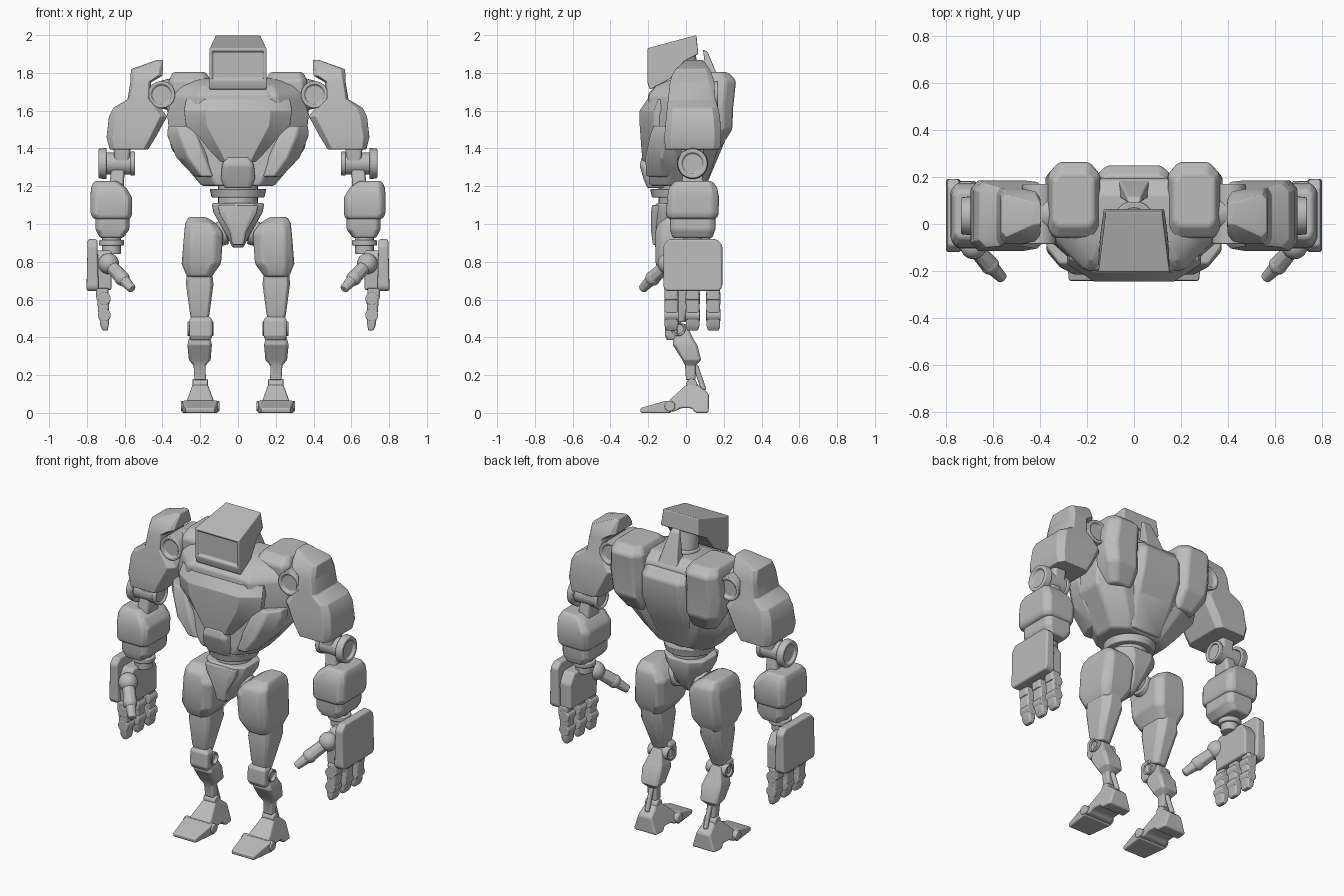
import bpy, bmesh, math
from mathutils import Vector, Matrix

cube = bpy.data.objects.get("Cube")
if cube:
    bpy.data.objects.remove(cube, do_unlink=True)

grey = bpy.data.materials.new("plain_grey")
grey.use_nodes = True
tone = (.5, .5, .5, 1)
grey.diffuse_color = tone
grey.node_tree.nodes["Principled BSDF"].inputs["Base Color"].default_value = tone


def finish(name, bm, bevel=.012, mirror=False):
    """Turn a bmesh into a smooth shaded object with rounded edges."""
    bmesh.ops.recalc_face_normals(bm, faces=bm.faces)
    for face in bm.faces:
        face.smooth = True
    mesh = bpy.data.meshes.new(name)
    bm.to_mesh(mesh)
    bm.free()
    mesh.materials.append(grey)
    obj = bpy.data.objects.new(name, mesh)
    bpy.context.collection.objects.link(obj)
    if bevel:
        mod = obj.modifiers.new("rounded_edges", 'BEVEL')
        mod.width, mod.segments = bevel, 3
        mod.limit_method, mod.angle_limit = 'ANGLE', math.radians(28)
        mod.harden_normals = True
    if mirror:
        mod = obj.modifiers.new("other_side", 'MIRROR')
        mod.use_clip = mod.use_mirror_merge = False
    return obj


def bridge(bm, rings):
    """Skin a stack of equal point rings and close both ends."""
    rings = [[bm.verts.new(p) for p in ring] for ring in rings]
    for low, high in zip(rings, rings[1:]):
        for i in range(len(low)):
            j = (i + 1) % len(low)
            bm.faces.new((low[i], low[j], high[j], high[i]))
    bm.faces.new(rings[0])
    bm.faces.new(rings[-1])


def loft(name, sections, front=(.12, .12), back=(.12, .12), bevel=.012, mirror=True):
    """Sections are (z, x low, x high, y front, y back) with cut corners."""
    rings = []
    for z, x0, x1, y0, y1 in sections:
        fx, fy = front[0] * (x1 - x0), front[1] * (y1 - y0)
        bx, by = back[0] * (x1 - x0), back[1] * (y1 - y0)
        rings.append([(x0 + fx, y0, z), (x1 - fx, y0, z), (x1, y0 + fy, z), (x1, y1 - by, z),
                      (x1 - bx, y1, z), (x0 + bx, y1, z), (x0, y1 - by, z), (x0, y0 + fy, z)])
    bm = bmesh.new()
    bridge(bm, rings)
    return finish(name, bm, bevel, mirror)


def central(name, sections, **options):
    """Loft that is symmetric about the middle: (z, half width, y front, y back)."""
    return loft(name, [(z, -h, h, a, b) for z, h, a, b in sections], mirror=False, **options)


def prism(name, outline, x, width, bevel=.012, mirror=True, screen=False):
    """Side outline of (y, z) points given a half width that may vary."""
    bm = bmesh.new()
    bridge(bm, [[(x + s * width(y, z), y, z) for y, z in outline] for s in (-1, 1)])
    if screen:
        bmesh.ops.recalc_face_normals(bm, faces=bm.faces)
        face = min(bm.faces, key=lambda f: f.calc_center_median().y)
        bmesh.ops.inset_region(bm, faces=[face], thickness=.022)
        bmesh.ops.inset_region(bm, faces=[face], thickness=.006, depth=-.014)
    return finish(name, bm, bevel, mirror)


def rod(name, start, end, r0, r1=None, sides=28, dish=False, bevel=.006, mirror=True):
    """Cylinder or cone between two points, with optional hollowed caps."""
    start, end = Vector(start), Vector(end)
    axis = end - start
    bm = bmesh.new()
    spin = axis.to_track_quat('Z', 'Y').to_matrix().to_4x4()
    bmesh.ops.create_cone(bm, cap_ends=True, segments=sides, radius1=r0,
                          radius2=r0 if r1 is None else r1, depth=axis.length,
                          matrix=Matrix.Translation((start + end) / 2) @ spin)
    if dish:
        for cap in [f for f in bm.faces if len(f.verts) > 4]:
            bmesh.ops.inset_region(bm, faces=[cap], thickness=r0 * .25)
            bmesh.ops.inset_region(bm, faces=[cap], thickness=r0 * .06, depth=-.015)
    return finish(name, bm, bevel, mirror)


def ball(name, centre, radius):
    bm = bmesh.new()
    bmesh.ops.create_uvsphere(bm, u_segments=24, v_segments=14, radius=radius,
                              matrix=Matrix.Translation(centre))
    return finish(name, bm, 0, True)


# Head: hooded helmet with a recessed screen, on a short neck
prism("helmet", [(-.205, 1.93), (-.205, 1.75), (-.19, 1.71), (-.08, 1.77), (-.01, 1.86),
                 (.065, 1.9), (.055, 2)], 0,
      lambda y, z: .152 - .13 * max(0, y + .2) * max(0, z - 1.7) / .3,
      bevel=.018, mirror=False, screen=True)
rod("neck", (0, .02, 1.66), (0, -.02, 1.9), .07, mirror=False)
rod("neck_collar", (0, .02, 1.68), (0, .01, 1.78), .095, .085, mirror=False)
prism("neck_fin", [(.12, 1.68), (.2, 1.68), (.165, 1.79), (.115, 1.91), (.09, 1.925)], 0,
      lambda y, z: .075 - .2 * (z - 1.68), bevel=.008, mirror=False)

# Torso: core, chest armour, belly and back
central("torso", [(1.2, .19, -.19, .09), (1.27, .25, -.2, .13), (1.4, .355, -.18, .17),
                  (1.58, .375, -.19, .2), (1.68, .345, -.2, .2), (1.73, .31, -.16, .19),
                  (1.77, .26, -.07, .13)], front=(.2, .34), back=(.2, .2), bevel=.015)
central("chest_plate", [(1.33, .11, -.228, -.08), (1.38, .15, -.235, -.08),
                        (1.52, .275, -.245, -.06), (1.6, .285, -.245, -.06),
                        (1.66, .275, -.205, -.06)], front=(.2, .4), back=(0.02, .02))
central("chest_upper_band", [(1.64, .3, -.205, 0), (1.69, .29, -.2, 0), (1.735, .24, -.155, 0)],
        front=(.22, .6), bevel=.01)
central("belly_plate", [(1.19, .07, -.205, -.1), (1.24, .09, -.225, -.1), (1.31, .085, -.245, -.1),
                        (1.355, .065, -.235, -.1)], bevel=.01)
loft("flank_plate", [(1.25, .1, .23, -.21, -.05), (1.35, .12, .325, -.215, -.03),
                     (1.47, .16, .375, -.19, -.02), (1.52, .2, .37, -.17, -.02)], front=(.3, .45))
loft("shoulder_blade", [(1.4, .15, .3, 0, .18), (1.5, .14, .36, -.04, .245),
                        (1.62, .14, .378, -.06, .25), (1.76, .145, .365, -.06, .265),
                        (1.805, .17, .345, -.01, .22)], back=(.2, .16), bevel=.018)
central("back_panel", [(1.21, .11, 0, .11), (1.4, .15, 0, .19), (1.53, .155, 0, .245),
                       (1.66, .15, 0, .25), (1.71, .14, 0, .21)])

# Waist and pelvis
rod("waist_ring", (0, -.04, 1.14), (0, -.04, 1.185), .14, .15, mirror=False)
rod("waist", (0, -.04, 1.05), (0, -.04, 1.22), .105, mirror=False)
central("pelvis", [(.875, .03, -.15, -.02), (.93, .055, -.165, .03), (1.06, .13, -.17, .08),
                   (1.11, .14, -.16, .08)], front=(.2, .2), back=(.25, .25))
central("pelvis_plate", [(.89, .03, -.175, -.1), (.96, .045, -.185, -.1), (1.06, .1, -.185, -.1),
                         (1.1, .105, -.18, -.1)], bevel=.008)
rod("hip_axle", (.02, -.03, .97), (.16, -.03, .93), .05)
rod("hip_collar", (.065, -.03, .957), (.1, -.03, .947), .065)

# Legs
loft("thigh_armour", [(.72, .14, .27, -.13, .08), (.79, .09, .298, -.16, .115),
                      (.95, .078, .285, -.165, .13), (1, .11, .28, -.15, .12),
                      (1.038, .17, .262, -.1, .08)], front=(.2, .12), back=(.15, .15), bevel=.02)
loft("lower_thigh", [(.48, .16, .245, -.085, 0), (.53, .15, .255, -.1, .02),
                     (.68, .13, .275, -.11, .09), (.78, .14, .27, -.1, .09)], back=(.25, .2))
rod("knee_axle", (.13, -.04, .445), (.268, -.04, .445), .038, dish=True)
loft("knee_plate", [(.385, .145, .25, -.1, -.05), (.41, .135, .258, -.112, -.04),
                    (.49, .135, .258, -.108, -.04), (.51, .15, .245, -.095, -.04)])
loft("shin", [(.175, .17, .23, 0, .05), (.25, .172, .235, -.005, .05), (.28, .145, .26, -.02, .08),
              (.36, .138, .268, -.07, .06), (.39, .145, .26, -.07, .04),
              (.47, .17, .235, -.07, 0)], bevel=.01)
rod("ankle_axle", (.16, .03, .15), (.24, .03, .15), .03)
rod("heel_strut", (.2, .05, .25), (.2, .095, .12), .014)
prism("foot", [(.12, 0), (.122, .1), (.05, .16), (.02, .165), (-.09, .065), (-.1, .012),
               (-.06, .006), (-.03, .025), (.03, .025), (.05, 0)], .2,
      lambda y, z: .092 - .32 * z - .12 * max(0, y))
rod("toe_axle", (.098, -.085, .036), (.302, -.085, .036), .028)
prism("toe", [(-.24, 0), (-.243, .025), (-.1, .066), (-.07, .05), (-.08, 0)], .2,
      lambda y, z: .095 + .12 * (y + .09), bevel=.008)

# Arms: shoulder hinge, upper arm, elbow and forearm
rod("shoulder_link", (.3, .045, 1.685), (.42, .045, 1.685), .1, .07)
rod("shoulder_hinge", (.405, -.085, 1.685), (.405, .17, 1.685), .072, dish=True)
loft("upper_arm", [(1.395, .475, .68, -.11, .18), (1.46, .435, .696, -.115, .186),
                   (1.57, .375, .683, -.105, .18), (1.615, .41, .66, -.1, .17),
                   (1.66, .46, .585, -.095, .155), (1.75, .46, .57, -.085, .15),
                   (1.785, .4, .57, -.075, .14), (1.82, .398, .565, -.055, .125),
                   (1.868, .396, .43, 0, .09)], bevel=.018)
loft("elbow_stem", [(1.33, .575, .655, -.02, .09), (1.43, .565, .66, -.03, .1)])
rod("elbow_barrel", (.555, .035, 1.32), (.72, .035, 1.32), .058)
rod("elbow_outer_cap", (.695, .035, 1.32), (.738, .035, 1.32), .083, .078, dish=True)
rod("elbow_inner_cap", (.545, .035, 1.32), (.57, .035, 1.32), .064, dish=True)
loft("forearm_stem", [(1.18, .605, .685, -.03, .1), (1.3, .6, .67, -.01, .08)])
loft("forearm_armour", [(1.025, .57, .765, -.095, .16), (1.05, .562, .78, -.105, .172),
                        (1.14, .56, .782, -.1, .175), (1.19, .59, .778, -.09, .165),
                        (1.228, .64, .762, -.06, .14)], bevel=.018)
loft("lower_forearm", [(.925, .61, .73, -.07, .14), (.97, .575, .755, -.085, .155),
                       (1.06, .575, .755, -.085, .155)])
rod("wrist", (.67, .035, .84), (.67, .035, .96), .05)
rod("wrist_cuff", (.67, .035, .885), (.67, .035, .915), .066)

# Hands: back plate, palm, thumb and three fingers
prism("hand_plate", [(-.105, .645), (-.12, .665), (-.12, .885), (-.09, .92), (.16, .92),
                     (.192, .89), (.192, .665), (.175, .645)], .77,
      lambda y, z: .026 if z > .8 else .032)
prism("palm", [(-.09, .65), (-.1, .8), (-.06, .86), (.13, .86), (.17, .8), (.17, .65)], .715,
      lambda y, z: .045)
ball("thumb_ball", (.685, -.095, .79), .055)
rod("thumb_base", (.675, -.105, .78), (.615, -.175, .715), .036, .04, sides=8)
rod("thumb_tip", (.613, -.177, .712), (.56, -.232, .655), .034, .024, sides=8)
ball("thumb_knuckle", (.614, -.176, .713), .04)
for label, y in (("front", -.077), ("middle", .035), ("rear", .145)):
    a, b = y - .036, y + .036
    loft(label + "_finger_base", [(.6, .688, .75, a, b), (.66, .685, .752, a, b)], bevel=.006)
    loft(label + "_finger_middle", [(.53, .685, .74, a, b), (.6, .68, .745, a, b)], bevel=.008)
    loft(label + "_finger_tip", [(.436, .69, .715, a + .008, b - .008), (.46, .685, .728, a, b),
                                 (.51, .68, .735, a, b)], bevel=.006)
    for joint, z in (("upper", .605), ("lower", .518)):
        rod(f"{label}_finger_{joint}_knuckle", (.708, a - .002, z), (.708, b + .002, z), .034)
